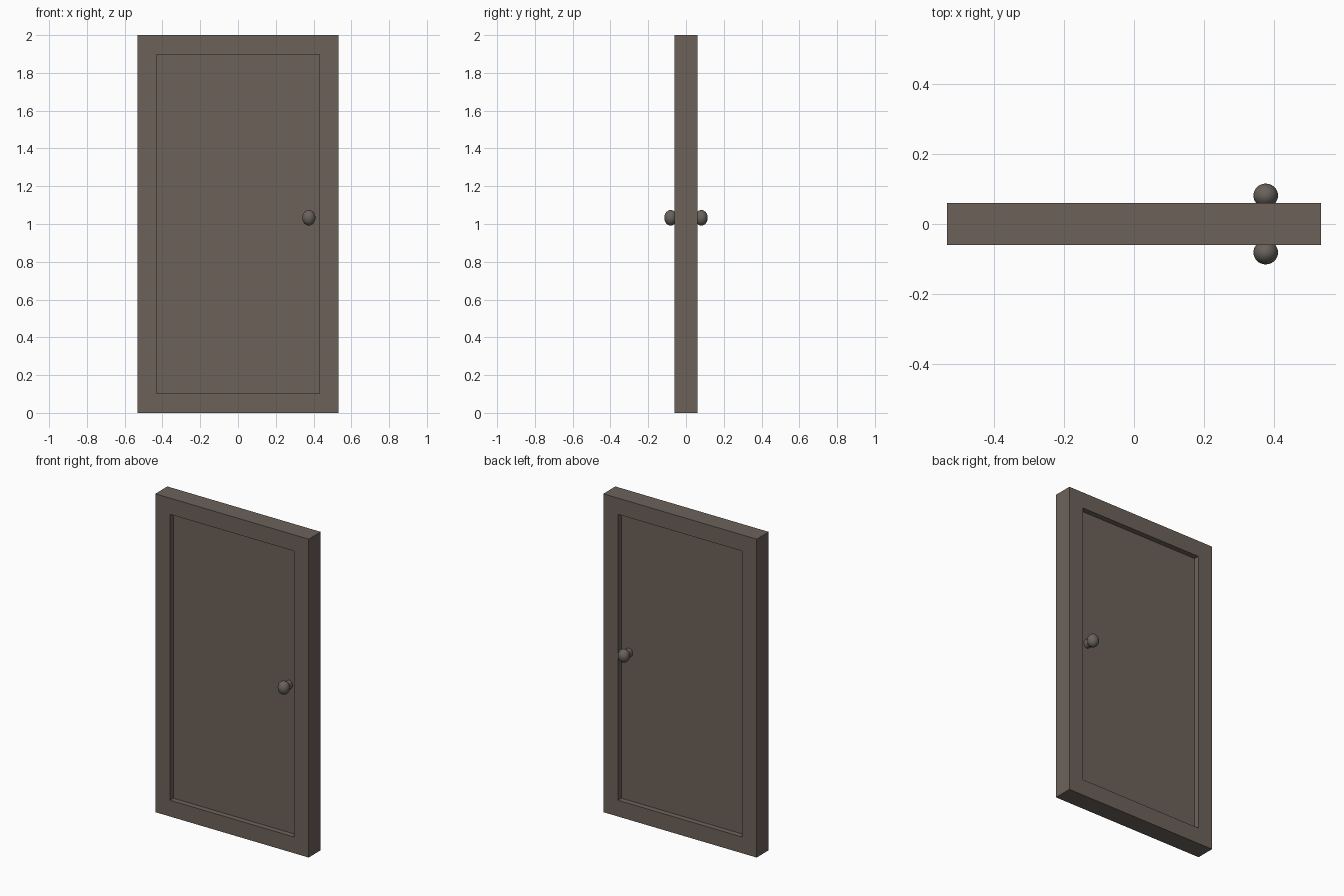
import bpy, bmesh
from mathutils import Matrix, Vector

if "Cube" in bpy.data.objects:
    bpy.data.objects.remove(bpy.data.objects["Cube"])

W, T, H = 1.066, 0.12, 2.0      # door width, thickness, height
RIM, DEPTH = 0.102, 0.033       # border width and panel recess
KX, KZ = 0.375, 1.033           # knob position


def material(name, rgb):
    m = bpy.data.materials.new(name)
    m.diffuse_color = (*rgb, 1)
    m.use_nodes = True
    m.node_tree.nodes["Principled BSDF"].inputs["Base Color"].default_value = m.diffuse_color
    return m


wood = material("dark brown wood", (0.150, 0.121, 0.101))
metal = material("dull grey brown metal", (0.138, 0.122, 0.105))


def make_object(name, bm, mat):
    bmesh.ops.recalc_face_normals(bm, faces=bm.faces)
    mesh = bpy.data.meshes.new(name)
    bm.to_mesh(mesh)
    bm.free()
    mesh.materials.append(mat)
    ob = bpy.data.objects.new(name, mesh)
    bpy.context.collection.objects.link(ob)
    return ob


def smooth(ob):
    bpy.ops.object.select_all(action='DESELECT')
    ob.select_set(True)
    bpy.context.view_layer.objects.active = ob
    bpy.ops.object.shade_smooth_by_angle()


# Door slab with a recessed panel on the front and back
bm = bmesh.new()
bmesh.ops.create_cube(bm, size=1, matrix=Matrix.LocRotScale(
    Vector((0, 0, H / 2)), None, Vector((W, T, H))))
bm.normal_update()
sides = [f for f in bm.faces if abs(f.normal.y) > 0.9]
for f in sides:
    inward = -f.normal.copy()
    # inner rim edge, then the sunken panel with straight walls
    bmesh.ops.inset_region(bm, faces=[f], thickness=RIM, use_even_offset=True)
    bmesh.ops.inset_region(bm, faces=[f], thickness=0.0005, use_even_offset=True)
    bmesh.ops.translate(bm, verts=f.verts[:], vec=inward * DEPTH)
make_object("door_slab", bm, wood)

# Knob and stem on each side
for side, s in (("front", -1), ("back", 1)):
    bm = bmesh.new()
    bmesh.ops.create_uvsphere(bm, u_segments=32, v_segments=20, radius=1,
                              matrix=Matrix.LocRotScale(
                                  Vector((KX, s * 0.081, KZ)), None,
                                  Vector((0.035, 0.034, 0.041))))
    smooth(make_object(side + "_knob", bm, metal))

    bm = bmesh.new()
    rot = Matrix.Rotation(1.5707963, 4, 'X')
    place = Matrix.Translation((KX, s * 0.048, KZ)) @ Matrix.Diagonal((0.023, 1, 0.027, 1))
    bmesh.ops.create_cone(bm, cap_ends=True, segments=32, radius1=1, radius2=1,
                          depth=0.05, matrix=place @ rot)
    smooth(make_object(side + "_knob_stem", bm, metal))
